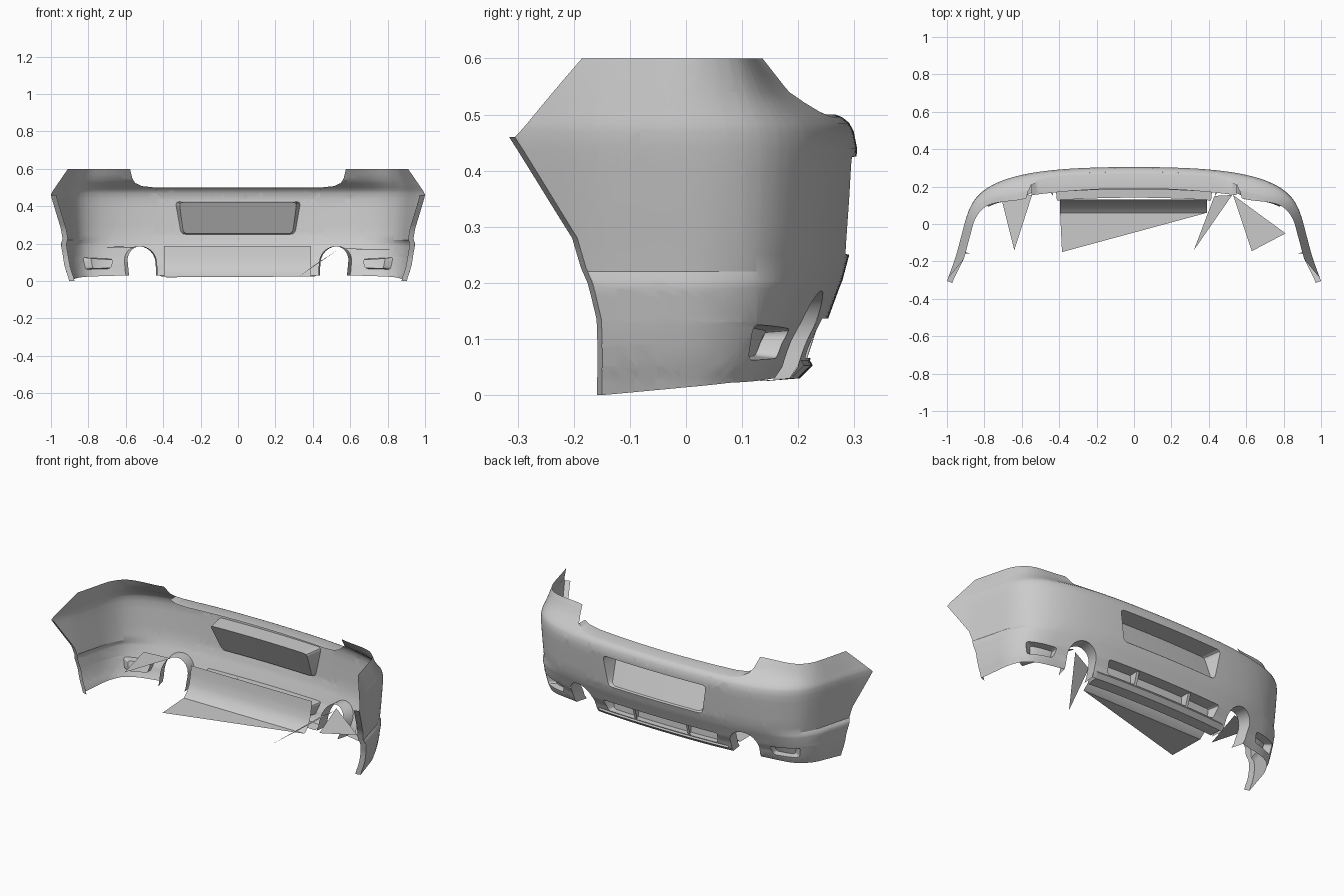
import bpy, bmesh, math
from mathutils import Vector

if "Cube" in bpy.data.objects:
    bpy.data.objects.remove(bpy.data.objects["Cube"])

# Plan curve of the widest belt line, resampled smoothly (right half)
PLAN = [(-.3, .298), (0, .305), (.3, .298), (.5, .28), (.65, .25), (.76, .207), (.84, .145),
        (.888, .06), (.922, -.06), (.955, -.18), (1.0, -.305), (1.04, -.42)]
curve = []
for i in range(1, len(PLAN) - 2):
    p0, p1, p2, p3 = [Vector(p) for p in PLAN[i - 1:i + 3]]
    for k in range(10):
        t = k / 10
        curve.append(.5 * (2 * p1 + (p2 - p0) * t + (2 * p0 - 5 * p1 + 4 * p2 - p3) * t * t
                           + (3 * p1 - p0 - 3 * p2 + p3) * t ** 3))
curve.append(Vector(PLAN[-2]))
arc = [0]
for a, b in zip(curve, curve[1:]):
    arc.append(arc[-1] + (b - a).length)

# Inward offset by height: (z, offset at the back, offset at the side)
PROFILE = [(0, .115, .042), (.03, .102, .034), (.05, .088, .026), (.09, .075, .016), (.13, .054, .010),
           (.19, .032, .004), (.205, .026, .006), (.22, .022, .016), (.25, .014, .014), (.35, .006, .006),
           (.44, 0, 0), (.47, .006, 0), (.485, .014, .003), (.5, .032, .009), (.54, .085, .023), (.6, .128, .045)]


def lerp(table, v, col):
    for a, b in zip(table, table[1:]):
        if v <= b[0]:
            return a[col] + (b[col] - a[col]) * (v - a[0]) / (b[0] - a[0])
    return table[-1][col]


def surf(s, z, depth=0.0):
    """Point on the bumper skin, optionally pushed inward."""
    a = min(abs(s), arc[-1])
    i = max(j for j in range(len(arc) - 1) if arc[j] <= a)
    f = (a - arc[i]) / (arc[i + 1] - arc[i])
    p = curve[i].lerp(curve[i + 1], f)
    tan = Vector((0, 0))
    for k in range(-6, 7):
        j = min(max(i + k, 0), len(curve) - 2)
        j2 = min(j + 1, len(curve) - 2)
        tan += (curve[j + 1] - curve[j]).normalized().lerp((curve[j2 + 1] - curve[j2]).normalized(), f)
    tan.normalize()
    w = min(max((a - .62) / .42, 0), 1)
    w = w * w * (3 - 2 * w)
    n = Vector((-tan.y * min(1, a / .1), tan.x)).normalized()
    off = (1 - w) * lerp(PROFILE, z, 1) + w * lerp(PROFILE, z, 2) + depth
    p = p - off * n
    return Vector((math.copysign(p.x, s) if abs(s) > 1e-6 else 0, p.y, z))


def X(x):
    return lerp([(c.x, l) for c, l in zip(curve, arc)], x, 1)


def Y(y):
    return lerp([(-c.y, l) for c, l in zip(curve, arc)], -y, 1)


def dense(pts, closed=True, step=.03):
    out = []
    for a, b in zip(pts, pts[1:] + pts[:1] if closed else pts[1:]):
        n = max(1, math.ceil((Vector(b) - Vector(a)).length / step))
        out += [tuple(Vector(a).lerp(Vector(b), k / n)) for k in range(n)]
    return out if closed else out + [pts[-1]]


def finish(name, bm):
    bmesh.ops.remove_doubles(bm, verts=bm.verts, dist=1e-5)
    bmesh.ops.recalc_face_normals(bm, faces=bm.faces)
    me = bpy.data.meshes.new(name)
    bm.to_mesh(me)
    bm.free()
    ob = bpy.data.objects.new(name, me)
    bpy.context.collection.objects.link(ob)
    bpy.ops.object.select_all(action='DESELECT')
    ob.select_set(True)
    bpy.context.view_layer.objects.active = ob
    bpy.ops.object.shade_smooth_by_angle(angle=math.radians(28))


def loft(name, rings, closed=False, cap=False):
    bm = bmesh.new()
    vs = [[bm.verts.new(p) for p in r] for r in rings]
    n = len(vs[0])
    for a, b in zip(vs, vs[1:]):
        for i in range(n if closed else n - 1):
            j = (i + 1) % n
            bm.faces.new((a[i], a[j], b[j], b[i]))
    if cap:
        bmesh.ops.triangulate(bm, faces=[bm.faces.new(vs[-1])])
    finish(name, bm)


def rounded(corners, r=.02):
    out = []
    n = len(corners)
    for i in range(n):
        p, c, q = [Vector(corners[(i + k) % n]) for k in (-1, 0, 1)]
        a, b = c + (p - c).normalized() * r, c + (q - c).normalized() * r
        for k in range(5):
            t = k / 4
            out.append(tuple(a.lerp(c, t).lerp(c.lerp(b, t), t)))
    return out


def flip(pts):
    return [(-s, z) for s, z in reversed(pts)]


# Outlines unrolled into (length along bumper, height)
top = [(0, .495), (X(.45), .496), (X(.52), .503), (X(.56), .52), (X(.585), .55), (X(.607), .6)]
arch = [(Y(-.172), .6), (Y(-.305), .46), (Y(-.26), .39), (Y(-.19), .28), (Y(-.165), .2),
        (Y(-.148), .135), (Y(-.138), 0)]
exhaust = [(X(.625), .03)] + [(X(.537 + .088 * math.cos(math.pi * k / 12)),
                               .098 + .088 * math.sin(math.pi * k / 12)) for k in range(13)] + [(X(.449), .03)]
half = top + arch + [(Y(0), .013), (Y(.1), .022), (X(.75), .027)] + exhaust + [(0, .03)]
outline = dense(half + [(-s, z) for s, z in half[-2:0:-1]])
plate = dense(rounded([(-.335, .425), (.335, .425), (.305, .25), (-.305, .25)], .025))
slot = dense(rounded([(-.375, .137), (.375, .137), (.36, .066), (-.36, .066)], .015))
fog = dense(rounded([(X(.69), .118), (Y(.135), .126), (Y(.135), .062), (X(.71), .066)], .016), step=.015)

# Main skin: flat sheet with holes, cut into a grid, then wrapped round the car
bm = bmesh.new()
edges = []
for loop in (outline, plate, slot, fog, flip(fog)):
    vs = [bm.verts.new((s, 0, z)) for s, z in loop]
    edges += [bm.edges.new((a, b)) for a, b in zip(vs, vs[1:] + vs[:1])]
bmesh.ops.triangle_fill(bm, edges=edges, use_beauty=True, normal=(0, 1, 0))
cuts = [((k * .04, 0, 0), (1, 0, 0)) for k in range(-34, 35)]
cuts += [((0, 0, p[0]), (0, 0, 1)) for p in PROFILE[1:-1]]
cuts += [((0, 0, z), (0, 0, 1)) for z in (.3, .4, .52, .57)]
for co, no in cuts:
    bmesh.ops.bisect_plane(bm, geom=bm.verts[:] + bm.edges[:] + bm.faces[:], plane_co=co, plane_no=no, dist=1e-5)
for v in bm.verts:
    v.co = surf(v.co.x, v.co.z)
finish("bumper_skin", bm)


def recess(name, loop, depth, shrink):
    cs = sum(p[0] for p in loop) / len(loop)
    cz = sum(p[1] for p in loop) / len(loop)
    inner = [(cs + (s - cs) * shrink, cz + (z - cz) * shrink) for s, z in loop]
    loft(name, [[surf(*p) for p in loop], [surf(s, z, depth(z)) for s, z in inner]], True, True)


# Plate pocket (deep at the top), lower vent and fog pockets
recess("plate_recess", plate, lambda z: .012 + .095 * (z - .25) / .17, .96)
recess("lower_vent", slot, lambda z: .03 + .5 * (z - .06), .97)
for side, loop in (("right", fog), ("left", flip(fog))):
    recess("fog_recess_" + side, loop, lambda z: .04, .85)

# Vent dividers
for i, x in enumerate((-.175, .175)):
    prof = [(z, d) for z, d in ((.066, .004), (.137, .012), (.137, .065), (.066, .035))]
    loft("vent_divider_%d" % i, [[surf(x + o, z, d) for z, d in prof] for o in (-.008, .008)], True, True)

# Boot shelf running across the top
rim = dense(flip(top[:4])[:-1] + top[:4], False)
inner = []
for s, z in rim:
    p = surf(s, z)
    y = min(.19 - .12 * p.x ** 2, p.y - .005)
    inner.append(Vector((p.x, y, z + .004)))
mid = [surf(*p).lerp(q, .12) + Vector((0, 0, .004)) for p, q in zip(rim, inner)]
loft("boot_shelf", [[surf(*p) for p in rim], mid, inner])

# Exhaust cut-out walls, wheel arch returns, lower lip
for side, f in (("right", lambda p: p), ("left", flip)):
    loop = dense(f(exhaust), False)
    loft("exhaust_surround_" + side, [[surf(*p) for p in loop], [surf(*p, .07) for p in loop]])
    loop = dense(f(arch[1:]), False)
    loft("arch_return_" + side, [[surf(*p) for p in loop], [surf(*p, .03) for p in loop]])
lip = dense([(-.43, .05), (.43, .05)], False)
loft("lower_lip", [[surf(s, z + dz, d) for s, z in lip] for dz, d in
                   ((.012, .0), (.003, -.008), (-.02, .0), (-.025, .06))])

# Curved inner undertray and the loose flange sheets behind the bumper
tray = [(.13, .188), (.123, .14), (.112, .09), (.092, .05), (.06, .024)]
loft("undertray", [[Vector((x, y, z)) for x in (-.395, .39)] for y, z in tray])
sheets = {"undertray_flap": [(-.395, .06, .024), (.39, .06, .024), (-.385, -.15, .02)],
          "flange_a": [(-.71, .14, .18), (-.545, .155, .18), (-.64, -.14, .185)],
          "flange_b": [(.43, .15, .1), (.525, .155, .16), (.32, -.14, .02)],
          "flange_c": [(.53, .155, .175), (.81, -.05, .17), (.63, -.145, .17)]}
for name, tri in sheets.items():
    bm = bmesh.new()
    bm.faces.new([bm.verts.new(p) for p in tri])
    finish(name, bm)
